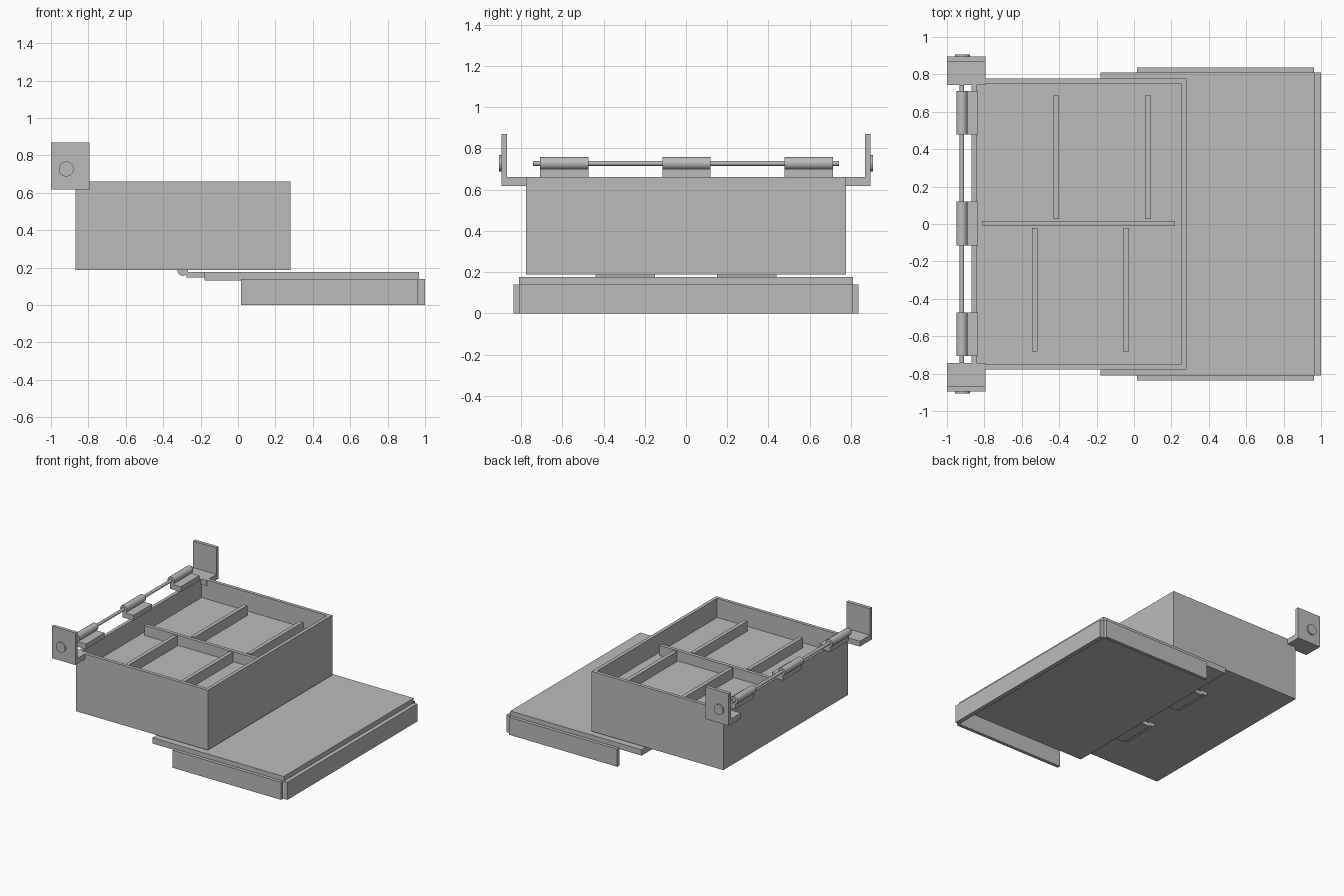
import bpy, bmesh, math
from mathutils import Matrix

if "Cube" in bpy.data.objects:
    bpy.data.objects.remove(bpy.data.objects["Cube"])

grey = bpy.data.materials.new("plain grey")
grey.diffuse_color = (0.5, 0.5, 0.5, 1)
grey.use_nodes = True
grey.node_tree.nodes["Principled BSDF"].inputs["Base Color"].default_value = grey.diffuse_color


def finish(name, bm):
    bmesh.ops.recalc_face_normals(bm, faces=bm.faces)
    me = bpy.data.meshes.new(name)
    bm.to_mesh(me)
    bm.free()
    me.materials.append(grey)
    ob = bpy.data.objects.new(name, me)
    bpy.context.collection.objects.link(ob)
    return ob


def box(name, x, y, z):
    """Block spanning the given (min, max) ranges."""
    bm = bmesh.new()
    bmesh.ops.create_cube(bm, size=1)
    for v in bm.verts:
        for i, (a, b) in enumerate((x, y, z)):
            v.co[i] = a if v.co[i] < 0 else b
    return finish(name, bm)


def rod(name, x, z, r, y, sides=32):
    """Smooth cylinder lying along y."""
    bm = bmesh.new()
    m = Matrix.Translation((x, (y[0] + y[1]) / 2, z)) @ Matrix.Rotation(math.pi / 2, 4, 'X')
    bmesh.ops.create_cone(bm, cap_ends=True, segments=sides, radius1=r, radius2=r,
                          depth=y[1] - y[0], matrix=m)
    ob = finish(name, bm)
    bpy.ops.object.select_all(action='DESELECT')
    ob.select_set(True)
    bpy.context.view_layer.objects.active = ob
    bpy.ops.object.shade_smooth_by_angle(angle=math.radians(35))
    return ob


def side(s, a, b):
    """Range a..b along y, mirrored when s is -1."""
    return (a, b) if s > 0 else (-b, -a)


# Open tray: block with the top inset and pushed down to the floor
tray = box("tray", (-0.87, 0.28), (-0.777, 0.777), (0.187, 0.66))
bm = bmesh.new()
bm.from_mesh(tray.data)
top = max(bm.faces, key=lambda f: f.calc_center_median().z)
bmesh.ops.inset_region(bm, faces=[top], thickness=0.038)
for v in top.verts:
    v.co.z = 0.66
cavity = bmesh.ops.extrude_discrete_faces(bm, faces=[top])["faces"][0]
for v in cavity.verts:
    v.co.z = 0.51
bmesh.ops.recalc_face_normals(bm, faces=bm.faces)
bm.to_mesh(tray.data)
bm.free()

# Dividers inside the tray
DIV_Z = (0.51, 0.59)
box("long_divider", (-0.81, 0.22), (-0.012, 0.016), DIV_Z)
for x in (-0.43, 0.06):
    box("rear_divider", (x, x + 0.03), (0.027, 0.687), DIV_Z)
for x in (-0.545, -0.058):
    box("front_divider", (x, x + 0.03), (-0.682, -0.022), DIV_Z)

# Lower lid with its skirts
box("lid", (-0.18, 0.968), (-0.811, 0.811), (0.13, 0.176))
box("end_skirt", (0.965, 1.0), (-0.811, 0.811), (0, 0.139))

for s in (1, -1):
    box("side_skirt", (0.015, 0.962), side(s, 0.811, 0.837), (0, 0.139))
    # Lid hinges
    box("lid_hinge_leaf", (-0.275, -0.16), side(s, 0.15, 0.44), (0.147, 0.177))
    rod("lid_hinge_barrel", -0.295, 0.185, 0.029, side(s, 0.15, 0.44))
    # Corner brackets with round bosses
    box("bracket_foot", (-1, -0.795), side(s, 0.742, 0.895), (0.617, 0.66))
    box("bracket_plate", (-1, -0.795), side(s, 0.867, 0.895), (0.66, 0.87))
    rod("bracket_boss", -0.918, 0.727, 0.04, side(s, 0.89, 0.906))

# Hinge rod with barrels on mounting blocks
rod("hinge_rod", -0.92, 0.727, 0.012, (-0.742, 0.742))
for y in (-0.59, 0.003, 0.595):
    span = (y - 0.117, y + 0.117)
    rod("hinge_barrel", -0.92, 0.727, 0.03, span)
    box("hinge_block", (-0.93, -0.835), span, (0.66, 0.70))
